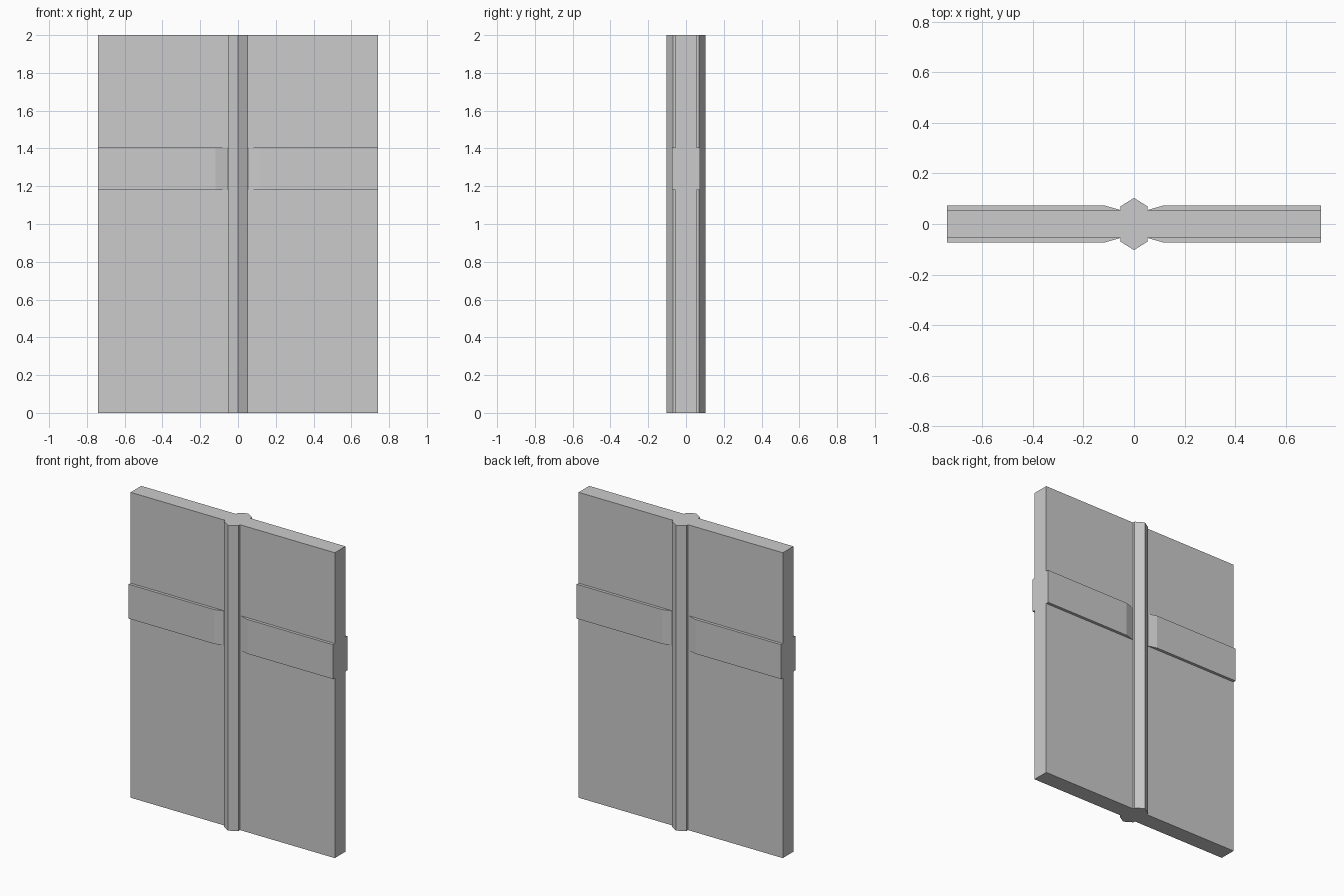
import bpy, bmesh

if "Cube" in bpy.data.objects:
    bpy.data.objects.remove(bpy.data.objects["Cube"])

W, POST_X = 0.74, 0.053           # half width of the wall, half width of the post
PANEL_Y, BAND_Y = 0.055, 0.074    # half thicknesses


def prism(name, outline, z0, z1):
    """Extrude a plan outline from z0 to z1."""
    bm = bmesh.new()
    face = bm.faces.new([bm.verts.new((x, y, z0)) for x, y in outline])
    ext = bmesh.ops.extrude_face_region(bm, geom=[face])
    top = [v for v in ext["geom"] if isinstance(v, bmesh.types.BMVert)]
    bmesh.ops.translate(bm, verts=top, vec=(0, 0, z1 - z0))
    bmesh.ops.recalc_face_normals(bm, faces=bm.faces)
    mesh = bpy.data.meshes.new(name)
    bm.to_mesh(mesh)
    bm.free()
    obj = bpy.data.objects.new(name, mesh)
    bpy.context.collection.objects.link(obj)
    return obj


# Six-sided centre post
prism("centre_post", [(0, -0.103), (POST_X, -0.07), (POST_X, 0.07),
                      (0, 0.103), (-POST_X, 0.07), (-POST_X, -0.07)], 0, 2)

for sx, side in ((-1, "left"), (1, "right")):
    # Wall panel on each side of the post
    prism(f"{side}_panel", [(sx * POST_X, -PANEL_Y), (sx * W, -PANEL_Y),
                            (sx * W, PANEL_Y), (sx * POST_X, PANEL_Y)], 0, 2)
    # Raised band tapering into the panel beside the post
    for sy, facing in ((-1, "front"), (1, "back")):
        prism(f"{side}_{facing}_band",
              [(sx * POST_X, sy * PANEL_Y), (sx * 0.12, sy * BAND_Y),
               (sx * W, sy * BAND_Y), (sx * W, sy * PANEL_Y)], 1.18, 1.405)
